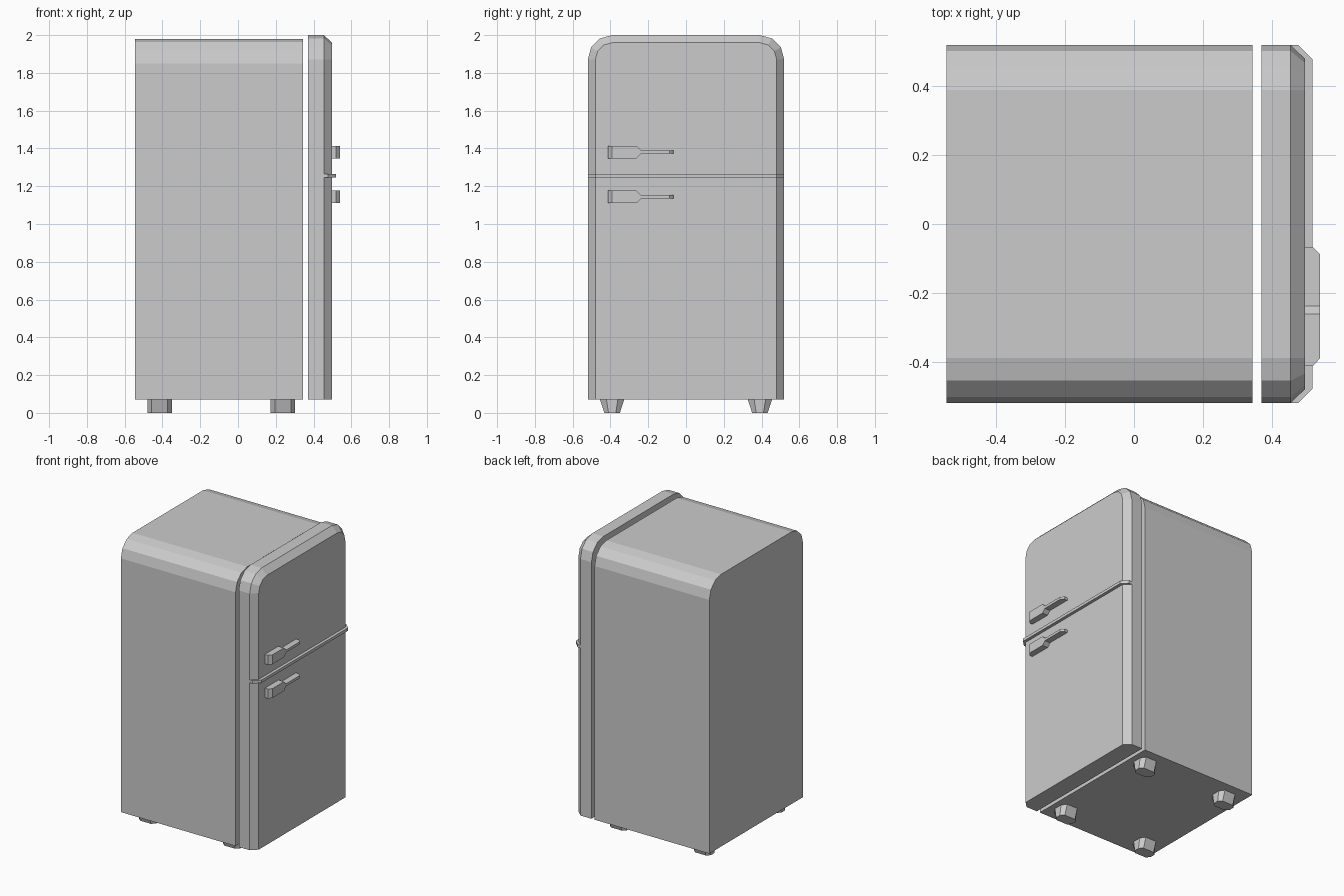
import bpy, bmesh
from math import sin, cos, pi

if "Cube" in bpy.data.objects:
    bpy.data.objects.remove(bpy.data.objects["Cube"])


def loft(name, loops):
    """Bridge equal-length closed loops and cap both ends."""
    bm = bmesh.new()
    rings = [[bm.verts.new(p) for p in loop] for loop in loops]
    for a, b in zip(rings, rings[1:]):
        for i in range(len(a)):
            j = (i + 1) % len(a)
            bm.faces.new((a[i], a[j], b[j], b[i]))
    bm.faces.new(rings[0])
    bm.faces.new(rings[-1])
    bmesh.ops.recalc_face_normals(bm, faces=bm.faces[:])
    mesh = bpy.data.meshes.new(name)
    bm.to_mesh(mesh)
    bm.free()
    obj = bpy.data.objects.new(name, mesh)
    bpy.context.collection.objects.link(obj)
    return obj


def arch(x, top, radius):
    """Cross-section with rounded top corners about a fixed arc centre."""
    cy, cz = 0.39, top - 0.13
    right = [(cy + radius * cos(i * pi / 6), cz + radius * sin(i * pi / 6)) for i in range(4)]
    right.insert(0, (cy + radius, 0.07))
    pts = right + [(-y, z) for y, z in reversed(right)]
    return [(x, y, z) for y, z in pts]


# Cabinet and separate door panel with bevelled front
loft("cabinet", [arch(-0.545, 1.98, 0.13), arch(0.345, 1.98, 0.13)])
loft("door_panel", [arch(0.37, 2.0, 0.13), arch(0.455, 2.0, 0.13), arch(0.497, 2.0, 0.09)])

# Trim strip dividing freezer and fridge doors
strip = [(0.455, -0.52), (0.477, -0.52), (0.518, -0.48),
         (0.518, 0.48), (0.477, 0.52), (0.455, 0.52)]
loft("door_divider", [[(x, y, z) for x, y in strip] for z in (1.245, 1.265)])


# Paddle handles with chamfered ends
def handle_loop(x, z, inset):
    side = [(-0.412 + inset, 0.033), (-0.262, 0.033), (-0.238, 0.009), (-0.067 - inset, 0.009)]
    pts = side + [(y, -h) for y, h in reversed(side)]
    return [(x, y, z + h) for y, h in pts]


for name, z in (("freezer_handle", 1.381), ("fridge_handle", 1.144)):
    loft(name, [handle_loop(0.497, z, 0), handle_loop(0.52, z, 0), handle_loop(0.54, z, 0.021)])


# Octagonal feet tapering across the width
def foot_loop(cx, cy, z, sy):
    quad = [(0.065, -0.03), (0.065, 0.03), (0.042, 0.064), (-0.042, 0.064)]
    pts = quad + [(-x, -y) for x, y in quad]
    return [(cx + x, cy + y * sy, z) for x, y in pts]


for xname, cx in (("back", -0.415), ("front", 0.238)):
    for yname, cy in (("right", 0.391), ("left", -0.391)):
        loft(f"{xname}_{yname}_foot", [foot_loop(cx, cy, 0, 0.64), foot_loop(cx, cy, 0.07, 1)])
